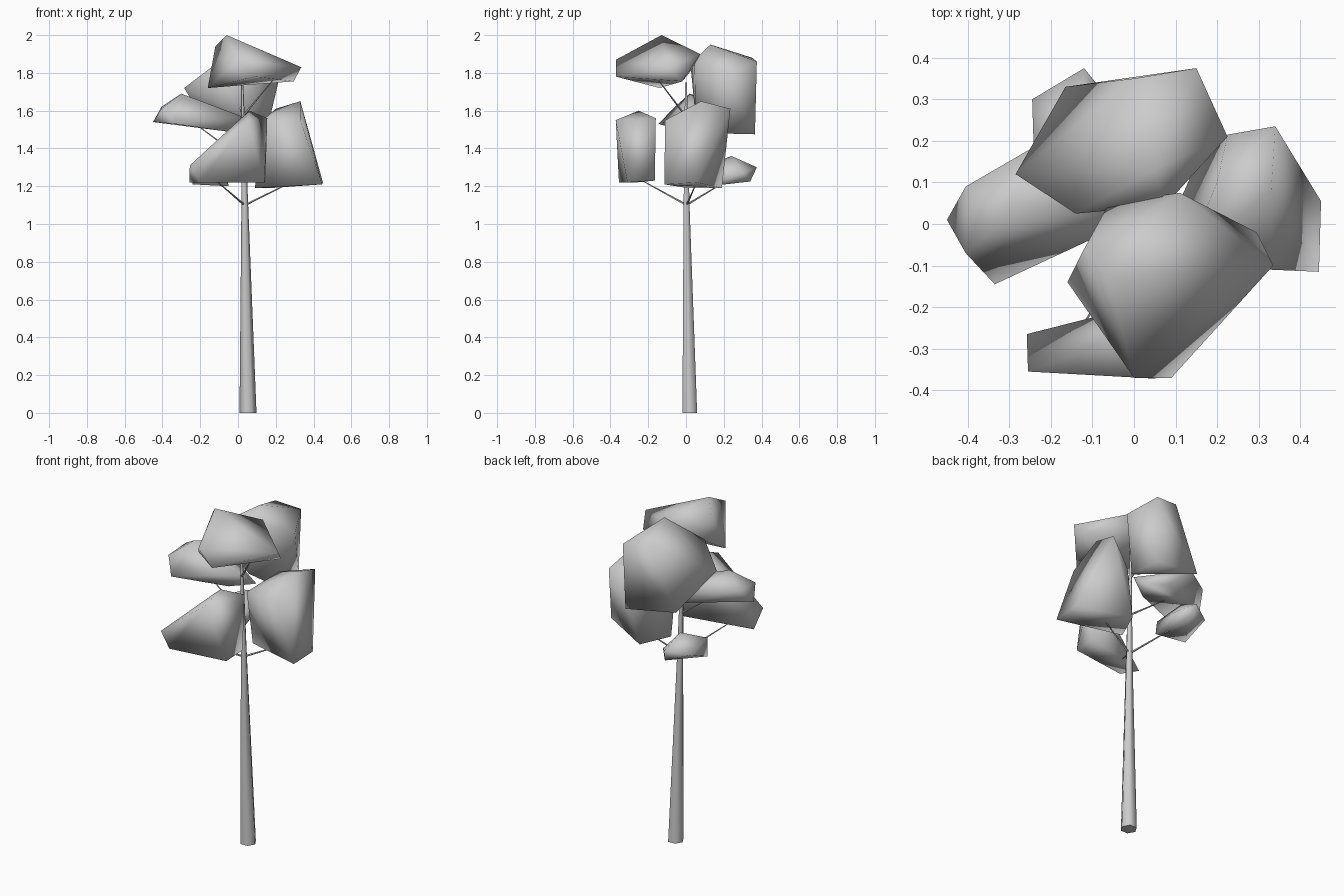
import bpy, bmesh, math
from mathutils import Vector


def finish(name, bm, angle):
    bmesh.ops.recalc_face_normals(bm, faces=bm.faces)
    me = bpy.data.meshes.new(name)
    bm.to_mesh(me)
    bm.free()
    ob = bpy.data.objects.new(name, me)
    bpy.context.collection.objects.link(ob)
    bpy.ops.object.select_all(action='DESELECT')
    ob.select_set(True)
    bpy.context.view_layer.objects.active = ob
    bpy.ops.object.shade_smooth_by_angle(angle=math.radians(angle))


def clump(name, *points):
    # leaf mass: convex hull of a few corner points
    bm = bmesh.new()
    for p in points:
        bm.verts.new(p)
    res = bmesh.ops.convex_hull(bm, input=bm.verts[:])
    junk = set(res["geom_interior"]) | set(res["geom_unused"])
    bmesh.ops.delete(bm, geom=[g for g in junk if isinstance(g, bmesh.types.BMVert)], context='VERTS')
    finish(name, bm, 120)


def limb(name, stations, sides, flat=False):
    # tapered tube through (point, radius) stations
    bm = bmesh.new()
    up = Vector((0, 0, 1))
    axis = (Vector(stations[-1][0]) - Vector(stations[0][0])).normalized()
    q = up.rotation_difference(up if flat else axis)
    turns = [2 * math.pi * i / sides for i in range(sides)]
    rings = [[bm.verts.new(Vector(p) + q @ Vector((r * math.cos(t), r * math.sin(t), 0)))
              for t in turns] for p, r in stations]
    for a, b in zip(rings, rings[1:]):
        for i in range(sides):
            j = (i + 1) % sides
            bm.faces.new((a[i], a[j], b[j], b[i]))
    bm.faces.new(rings[0][::-1])
    bm.faces.new(rings[-1])
    finish(name, bm, 65)


# trunk
limb("trunk", [((0.053, 0.02, 0), 0.045), ((0.036, 0.003, 1.1), 0.018),
               ((0.022, 0.0, 1.75), 0.006)], 6, flat=True)

# branches: start on trunk, end inside a leaf clump
for i, (a, b) in enumerate([
        ((0.035, 0.003, 1.10), (-0.14, -0.27, 1.25)),
        ((0.035, 0.003, 1.10), (-0.14, 0.25, 1.25)),
        ((0.035, 0.003, 1.10), (0.30, 0.06, 1.23)),
        ((0.03, 0.0, 1.34), (-0.24, 0.02, 1.54)),
        ((0.025, 0.0, 1.57), (0.20, -0.16, 1.78)),
        ((0.025, 0.0, 1.57), (-0.02, 0.2, 1.76))]):
    limb(f"branch_{i + 1}", [(a, 0.006), (b, 0.002)], 5)

# leaf clumps
clump("leaves_top_front",
      (-0.06, -0.13, 2.0), (-0.12, -0.06, 1.94), (-0.16, -0.14, 1.72),
      (-0.06, 0.05, 1.84), (0.11, 0.075, 1.90), (0.335, -0.10, 1.83),
      (0.295, -0.02, 1.755), (0.09, -0.37, 1.78), (0.0, -0.37, 1.87))
clump("leaves_top_back",
      (0.05, 0.13, 1.95), (-0.285, 0.12, 1.72), (-0.165, 0.33, 1.52),
      (0.0, 0.35, 1.88), (0.15, 0.375, 1.86), (0.225, 0.21, 1.80),
      (0.075, 0.045, 1.87), (-0.14, 0.025, 1.83), (0.14, 0.365, 1.475),
      (0.15, 0.16, 1.48), (0.04, 0.05, 1.57))
clump("leaves_left",
      (-0.45, 0.01, 1.54), (-0.405, 0.09, 1.62), (-0.30, 0.02, 1.69),
      (-0.25, 0.18, 1.64), (-0.335, -0.145, 1.53), (-0.405, -0.07, 1.61),
      (0.02, 0.02, 1.57), (0.03, 0.13, 1.48), (-0.06, 0.0, 1.49),
      (-0.10, 0.17, 1.50))
clump("leaves_right",
      (0.12, -0.09, 1.54), (0.20, 0.10, 1.61), (0.33, 0.08, 1.65),
      (0.34, 0.235, 1.61), (0.225, 0.215, 1.46), (0.45, 0.055, 1.22),
      (0.445, -0.115, 1.21), (0.33, -0.11, 1.55), (0.09, 0.01, 1.19),
      (0.17, 0.19, 1.19))
clump("leaves_front",
      (-0.255, -0.355, 1.31), (-0.258, -0.265, 1.22), (-0.20, -0.355, 1.22),
      (0.05, -0.372, 1.55), (0.06, -0.25, 1.60), (0.155, -0.16, 1.56),
      (0.145, -0.165, 1.23), (0.14, -0.31, 1.22))
clump("leaves_small_back",
      (-0.245, 0.30, 1.28), (-0.24, 0.14, 1.21), (-0.24, 0.14, 1.32),
      (-0.12, 0.375, 1.30), (-0.13, 0.24, 1.36), (-0.06, 0.30, 1.27),
      (-0.10, 0.34, 1.225), (-0.05, 0.12, 1.20), (-0.06, 0.12, 1.28))
